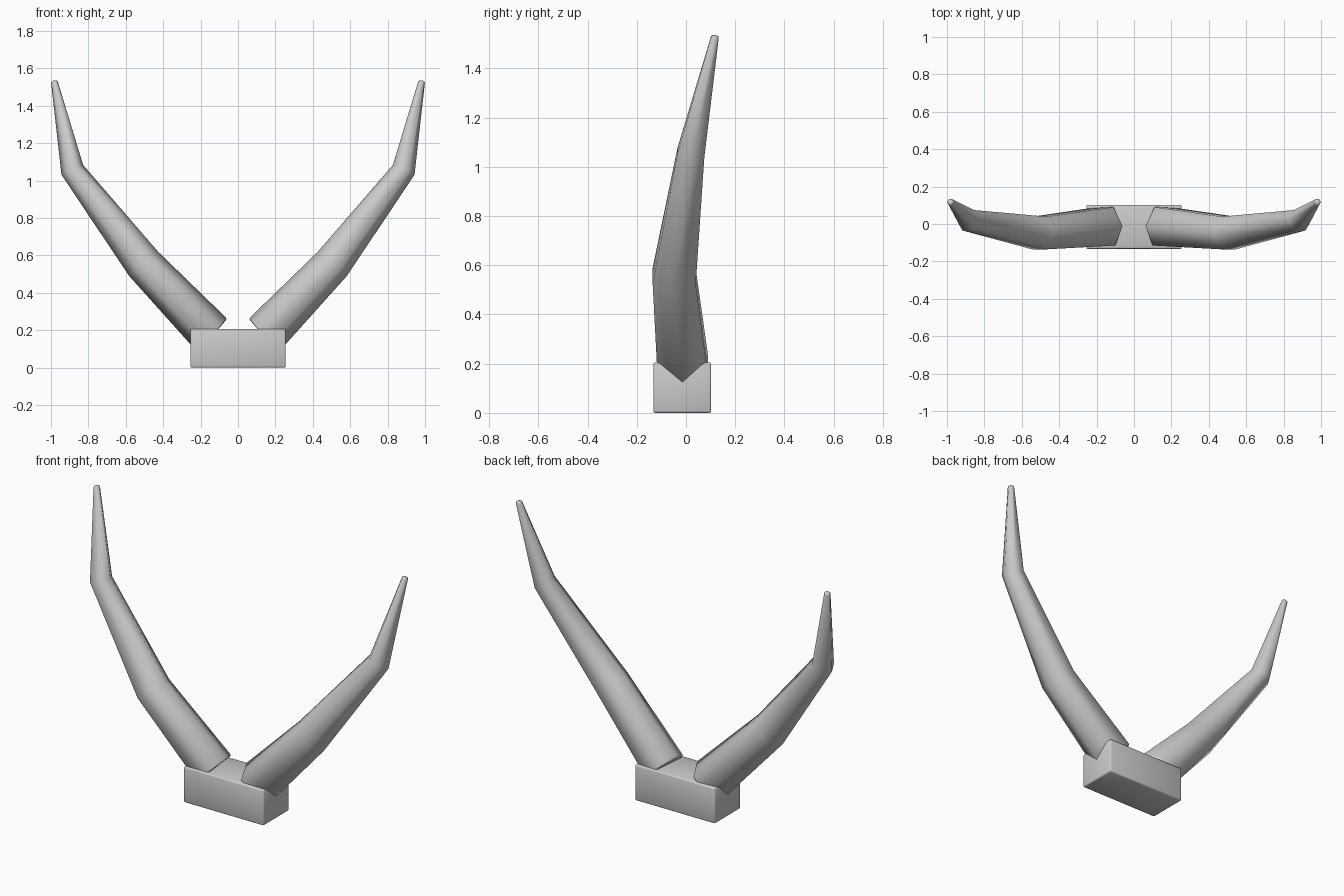
import bpy, bmesh, math
from mathutils import Vector

if "Cube" in bpy.data.objects:
    bpy.data.objects.remove(bpy.data.objects["Cube"])


def make_object(name, bm, bevel, angle):
    bmesh.ops.recalc_face_normals(bm, faces=bm.faces)
    for f in bm.faces:
        f.smooth = True
    mesh = bpy.data.meshes.new(name)
    bm.to_mesh(mesh)
    bm.free()
    ob = bpy.data.objects.new(name, mesh)
    bpy.context.collection.objects.link(ob)
    mod = ob.modifiers.new("soft_edges", 'BEVEL')
    mod.width = bevel
    mod.segments = 2
    mod.limit_method = 'ANGLE'
    mod.angle_limit = math.radians(angle)
    return ob


# Base block
bm = bmesh.new()
bmesh.ops.create_cube(bm, size=1)
for v in bm.verts:
    v.co = Vector((v.co.x * 0.51, v.co.y * 0.235 - 0.015, v.co.z * 0.205 + 0.1025))
make_object("base_block", bm, 0.008, 30)

# Horn: tapered six-sided tube along a bent path (centre, radius)
path = [
    (Vector((0.143, -0.012, 0.178)), 0.119),
    (Vector((0.505, -0.048, 0.555)), 0.101),
    (Vector((0.886, 0.020, 1.057)), 0.0635),
    (Vector((0.983, 0.119, 1.534)), 0.0175),
]
bm = bmesh.new()
rings = []
for i, (centre, radius) in enumerate(path):
    tangent = Vector()
    if i > 0:
        tangent += (centre - path[i - 1][0]).normalized()
    if i < len(path) - 1:
        tangent += (path[i + 1][0] - centre).normalized()
    tangent.normalize()
    u = Vector((0, 1, 0)).cross(tangent).normalized()
    v = tangent.cross(u)
    rings.append([bm.verts.new(centre + radius * (
        math.cos(k * math.pi / 3) * u + math.sin(k * math.pi / 3) * v))
        for k in range(6)])
for a, b in zip(rings, rings[1:]):
    for k in range(6):
        n = (k + 1) % 6
        bm.faces.new((a[k], a[n], b[n], b[k]))
bm.faces.new(rings[0])
bm.faces.new(rings[-1])
horns = make_object("horns", bm, 0.01, 70)

# Opposite horn
mirror = horns.modifiers.new("mirror", 'MIRROR')
mirror.use_axis = (True, False, False)
mirror.use_mirror_merge = False
